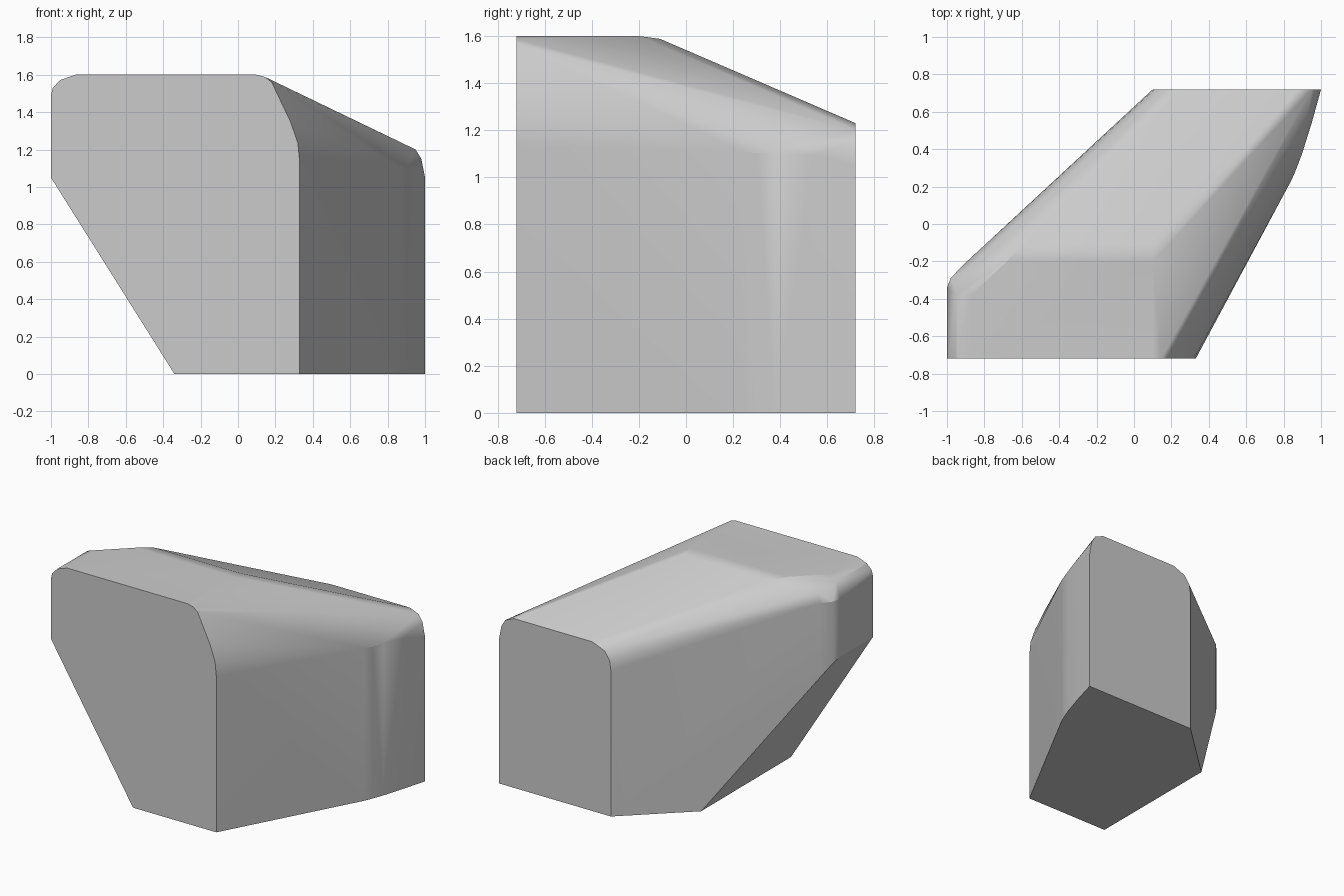
import bpy, bmesh
from math import radians

if "Cube" in bpy.data.objects:
    bpy.data.objects.remove(bpy.data.objects["Cube"])

FRONT, BACK = -0.72, 0.72

# Front end outline (x, z)
front_profile = [(-0.34, 0), (0.33, 0), (0.33, 1.13), (0.32, 1.235), (0.28, 1.35),
                 (0.18, 1.56), (0.145, 1.588), (0.10, 1.60), (-0.87, 1.60),
                 (-0.95, 1.572), (-0.99, 1.53), (-1.0, 1.49), (-1.0, 1.05)]
# Back end outline (x, z)
back_profile = [(0.10, 0), (1.0, 0), (1.0, 1.05), (0.98, 1.15), (0.95, 1.20),
                (0.88, 1.23), (0.25, 1.23), (0.15, 1.19), (0.11, 1.13), (0.10, 1.06)]
# Bulging right wall: plan points (x, y) and top height
right_wall = [(0.845, 0.24, 1.11), (0.87, 0.30, 1.105), (0.90, 0.38, 1.105), (0.95, 0.54, 1.095)]
# Rounded left corner: plan points (x, y) and top height
left_corner = [(-1.0, -0.34, 1.47), (-0.98, -0.29, 1.465), (-0.92, -0.225, 1.46)]
# Roof crease and left shoulder
roof = [(0.10, -0.20, 1.60), (-0.68, -0.20, 1.60), (0.10, -0.11, 1.588), (-0.60, -0.11, 1.588),
        (-0.87, -0.38, 1.60), (-0.95, -0.37, 1.57), (-0.89, -0.24, 1.525)]

points = [(x, FRONT, z) for x, z in front_profile]
points += [(x, BACK, z) for x, z in back_profile]
points += roof
for x, y, top in right_wall:
    points += [(x, y, 0), (x, y, top)]
# The left corner starts on the slanted underside
for x, y, top in left_corner:
    points += [(x, y, (-0.34 - x) * 1.05 / 0.66), (x, y, top)]
points.append((-0.34, 0.312, 0))

# Skin the outlines into one solid block
bm = bmesh.new()
for p in points:
    bm.verts.new(p)
hull = bmesh.ops.convex_hull(bm, input=bm.verts[:])
unused = {g for g in hull["geom_interior"] + hull["geom_unused"] if isinstance(g, bmesh.types.BMVert)}
bmesh.ops.delete(bm, geom=list(unused), context='VERTS')
bmesh.ops.dissolve_limit(bm, angle_limit=radians(1), verts=bm.verts[:], edges=bm.edges[:])
bmesh.ops.recalc_face_normals(bm, faces=bm.faces[:])

mesh = bpy.data.meshes.new("angled_block")
bm.to_mesh(mesh)
bm.free()
block = bpy.data.objects.new("angled_block", mesh)
bpy.context.collection.objects.link(block)

# Soft bevels, crisp main edges
bpy.context.view_layer.objects.active = block
block.select_set(True)
bpy.ops.object.shade_smooth_by_angle(angle=radians(25))
weighted = block.modifiers.new("weighted_normals", 'WEIGHTED_NORMAL')
weighted.keep_sharp = True
